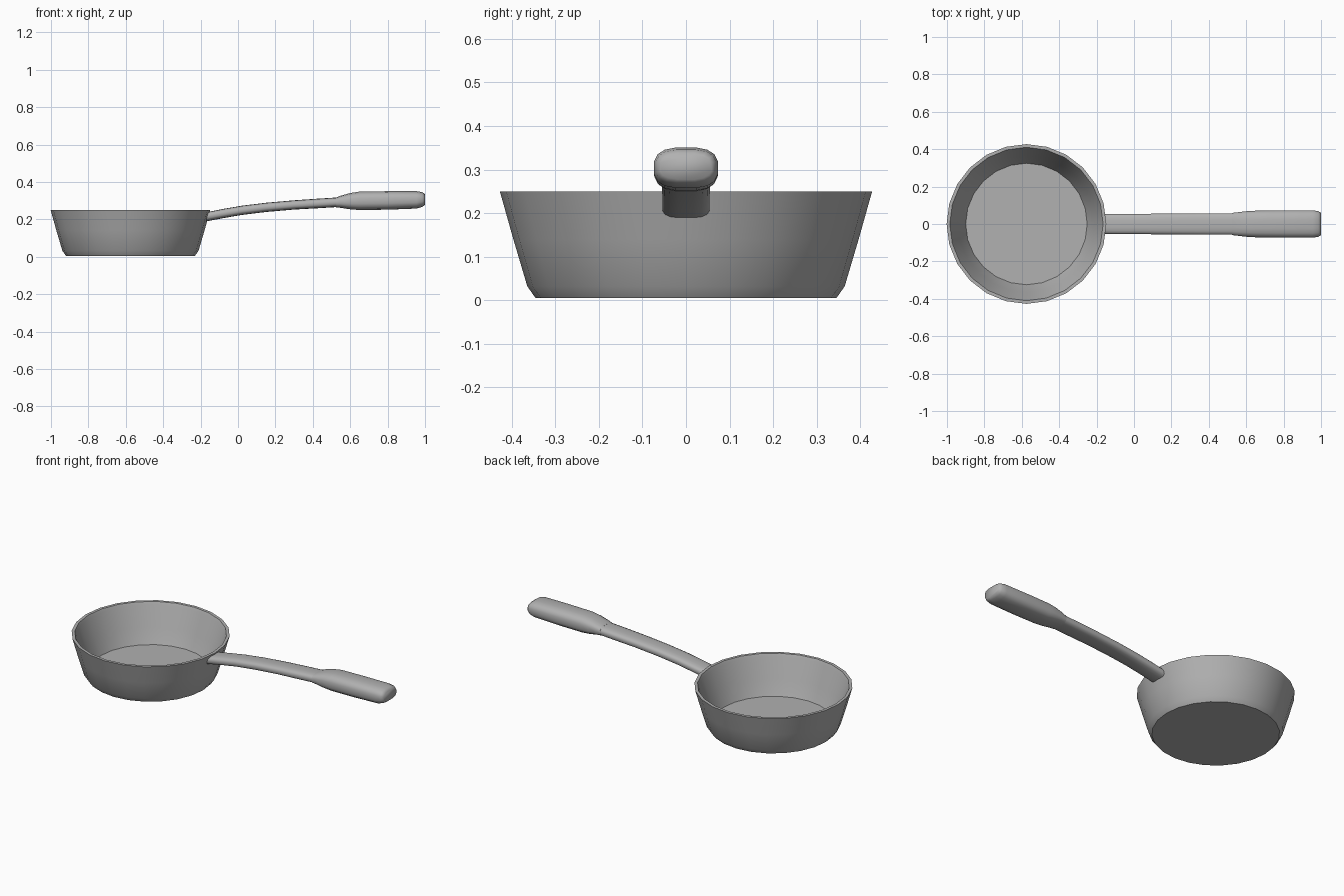
import bpy, bmesh
from math import sin, cos, pi, copysign, radians

if "Cube" in bpy.data.objects:
    bpy.data.objects.remove(bpy.data.objects["Cube"])

# Dark grey finish shared by all parts
grey = bpy.data.materials.new("dark_grey")
grey.diffuse_color = (0.44, 0.44, 0.44, 1)
grey.use_nodes = True
grey.node_tree.nodes["Principled BSDF"].inputs["Base Color"].default_value = grey.diffuse_color


def loft(name, rings, angle=35):
    """Skin a series of equally sized point rings into one smooth-shaded, capped object."""
    bm = bmesh.new()
    loops = [[bm.verts.new(p) for p in ring] for ring in rings]
    n = len(loops[0])
    for a, b in zip(loops, loops[1:]):
        for i in range(n):
            j = (i + 1) % n
            bm.faces.new((a[i], a[j], b[j], b[i]))
    bm.faces.new(loops[0][::-1])
    bm.faces.new(loops[-1])
    bmesh.ops.recalc_face_normals(bm, faces=bm.faces)
    mesh = bpy.data.meshes.new(name)
    bm.to_mesh(mesh)
    bm.free()
    mesh.materials.append(grey)
    obj = bpy.data.objects.new(name, mesh)
    bpy.context.collection.objects.link(obj)
    bpy.ops.object.select_all(action='DESELECT')
    obj.select_set(True)
    bpy.context.view_layer.objects.active = obj
    bpy.ops.object.shade_smooth_by_angle(angle=radians(angle))


def circle(r, z, cx=-0.575, n=24):
    return [(cx + r * cos(2 * pi * i / n), r * sin(2 * pi * i / n), z) for i in range(n)]


def section(x, zc, hy, hz, lean=0.0, n=16, power=0.7):
    """Rounded-rectangle cross-section standing across the handle."""
    pts = []
    for i in range(n):
        t = 2 * pi * (i + 0.5) / n
        c, s = cos(t), sin(t)
        dz = hz * copysign(abs(s) ** power, s)
        pts.append((x + lean * dz, hy * copysign(abs(c) ** power, c), zc + dz))
    return pts


# Pan bowl: outside wall, rim, inside wall and floor
bowl_profile = [(0.345, 0.005), (0.364, 0.032), (0.396, 0.14), (0.427, 0.25),
                (0.410, 0.25), (0.403, 0.235), (0.365, 0.12), (0.325, 0.033)]
loft("pan_bowl", [circle(r, z) for r, z in bowl_profile])

# Handle shaft, rising in a gentle arc; first section leans with the pan wall
shaft = [(-0.171, 0.213, 0.055, 0.026, 0.28), (-0.08, 0.231, 0.055, 0.025),
         (0.02, 0.248, 0.055, 0.025), (0.15, 0.264, 0.056, 0.025),
         (0.30, 0.277, 0.057, 0.025), (0.43, 0.285, 0.058, 0.026),
         (0.56, 0.293, 0.058, 0.026)]
loft("handle_shaft", [section(*s) for s in shaft], 60)

# Thicker hand grip with rounded end
grip = [(0.525, 0.290, 0.060, 0.027), (0.55, 0.294, 0.063, 0.033),
        (0.60, 0.297, 0.069, 0.044), (0.65, 0.299, 0.072, 0.050),
        (0.80, 0.301, 0.074, 0.050), (0.955, 0.304, 0.074, 0.047),
        (0.985, 0.306, 0.070, 0.040), (1.0, 0.306, 0.060, 0.029)]
loft("hand_grip", [section(*s) for s in grip], 60)
